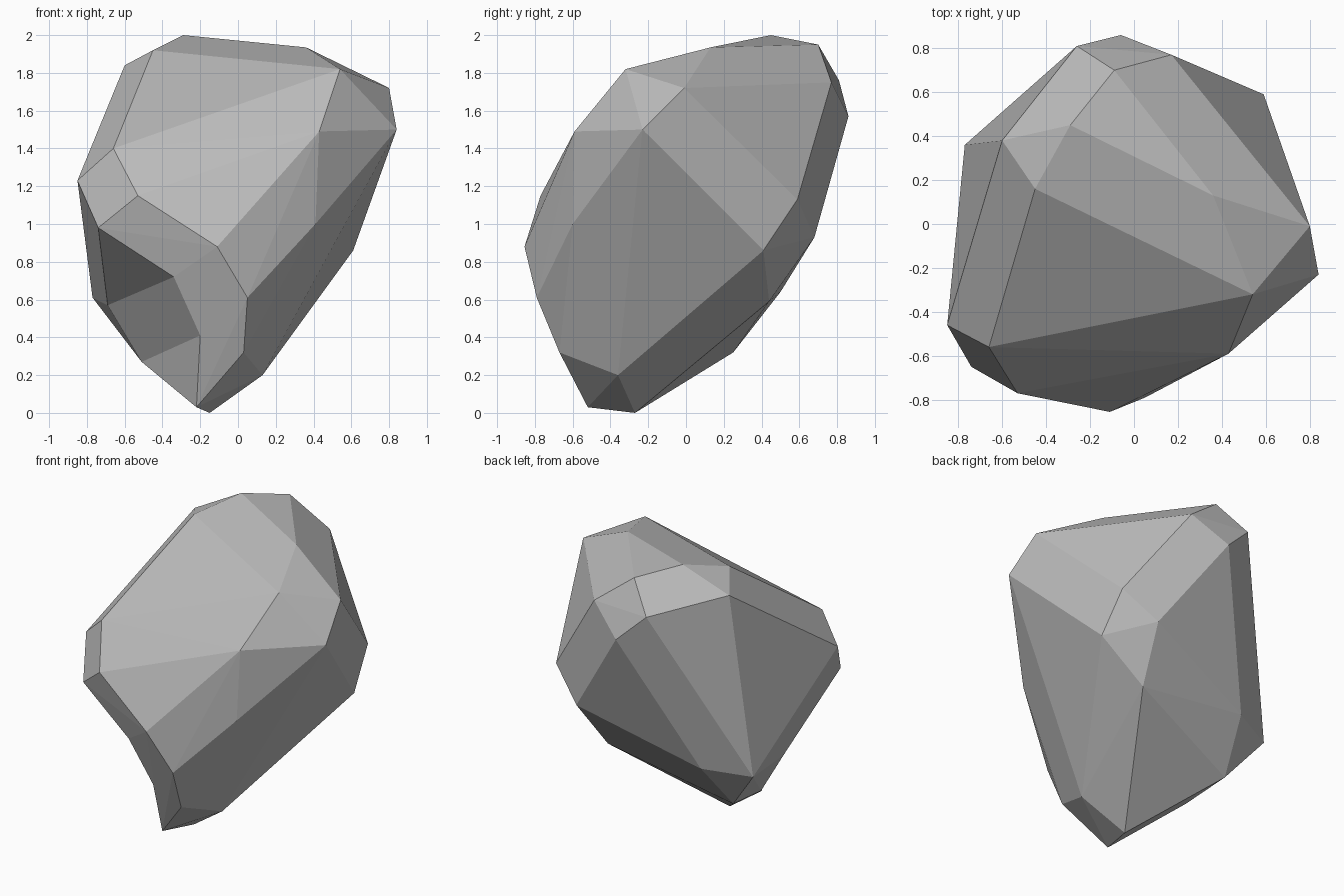
import bpy
import bmesh
import math

cube = bpy.data.objects.get("Cube")
if cube:
    bpy.data.objects.remove(cube, do_unlink=True)

# One plain stone colour
stone = bpy.data.materials.new("stone_grey")
stone.use_nodes = True
grey = (0.5, 0.5, 0.5, 1)
stone.diffuse_color = grey
stone.node_tree.nodes["Principled BSDF"].inputs["Base Color"].default_value = grey

# Corner points of the boulder, grouped from the top down
crown = [(-.29, .45, 2), (-.45, .16, 1.92), (-.6, .38, 1.84), (.36, .13, 1.935),
         (-.09, .7, 1.95), (.54, -.32, 1.82), (-.26, .81, 1.76), (.17, .77, 1.75)]
shoulder = [(.8, -.01, 1.72), (.84, -.23, 1.5), (.43, -.59, 1.49), (-.06, .86, 1.57),
            (-.66, -.56, 1.4), (-.85, -.46, 1.23), (-.53, -.77, 1.15)]
belly = [(.59, .59, 1.13), (.41, -.6, 1), (.37, .68, .93), (.61, .41, .86),
         (.05, -.79, .61), (-.465, .5, .64), (.295, .44, .59)]
foot = [(.03, -.67, .32), (-.54, .25, .32), (.13, -.36, .2), (-.15, -.27, 0)]

# Rim and inner corners of the hollow at the lower front
rim = {"cheek": (-.74, -.65, .98), "brow": (-.11, -.855, .88), "toe": (-.22, -.52, .03),
       "heel": (-.51, -.1, .27), "flank": (-.77, .36, .61)}
inner = {"peak": (-.34, -.72, .72), "lip": (-.2, -.65, .41), "side": (-.69, -.09, .57)}
hollow_faces = ["cheek brow peak", "brow toe lip peak", "cheek peak side",
                "side peak lip heel", "heel lip toe", "cheek side flank", "side heel flank"]

# Faceted body as a hull
bm = bmesh.new()
for co in crown + shoulder + belly + foot:
    bm.verts.new(co)
corner = {name: bm.verts.new(co) for name, co in rim.items()}
bmesh.ops.convex_hull(bm, input=bm.verts[:])

# Open the hull across the hollow and fill it with sunken facets
rim_verts = set(corner.values())
bridging = [f for f in bm.faces if set(f.verts) <= rim_verts]
bmesh.ops.delete(bm, geom=bridging, context='FACES')
for name, co in inner.items():
    corner[name] = bm.verts.new(co)
for names in hollow_faces:
    bm.faces.new([corner[n] for n in names.split()])

# Tidy loose points, merge coplanar triangles and face everything outward
bmesh.ops.delete(bm, geom=[v for v in bm.verts if not v.link_faces], context='VERTS')
bmesh.ops.recalc_face_normals(bm, faces=bm.faces[:])
bmesh.ops.dissolve_limit(bm, angle_limit=math.radians(2),
                         verts=bm.verts[:], edges=bm.edges[:])

mesh = bpy.data.meshes.new("boulder")
bm.to_mesh(mesh)
bm.free()
mesh.materials.append(stone)
boulder = bpy.data.objects.new("boulder", mesh)
bpy.context.scene.collection.objects.link(boulder)
